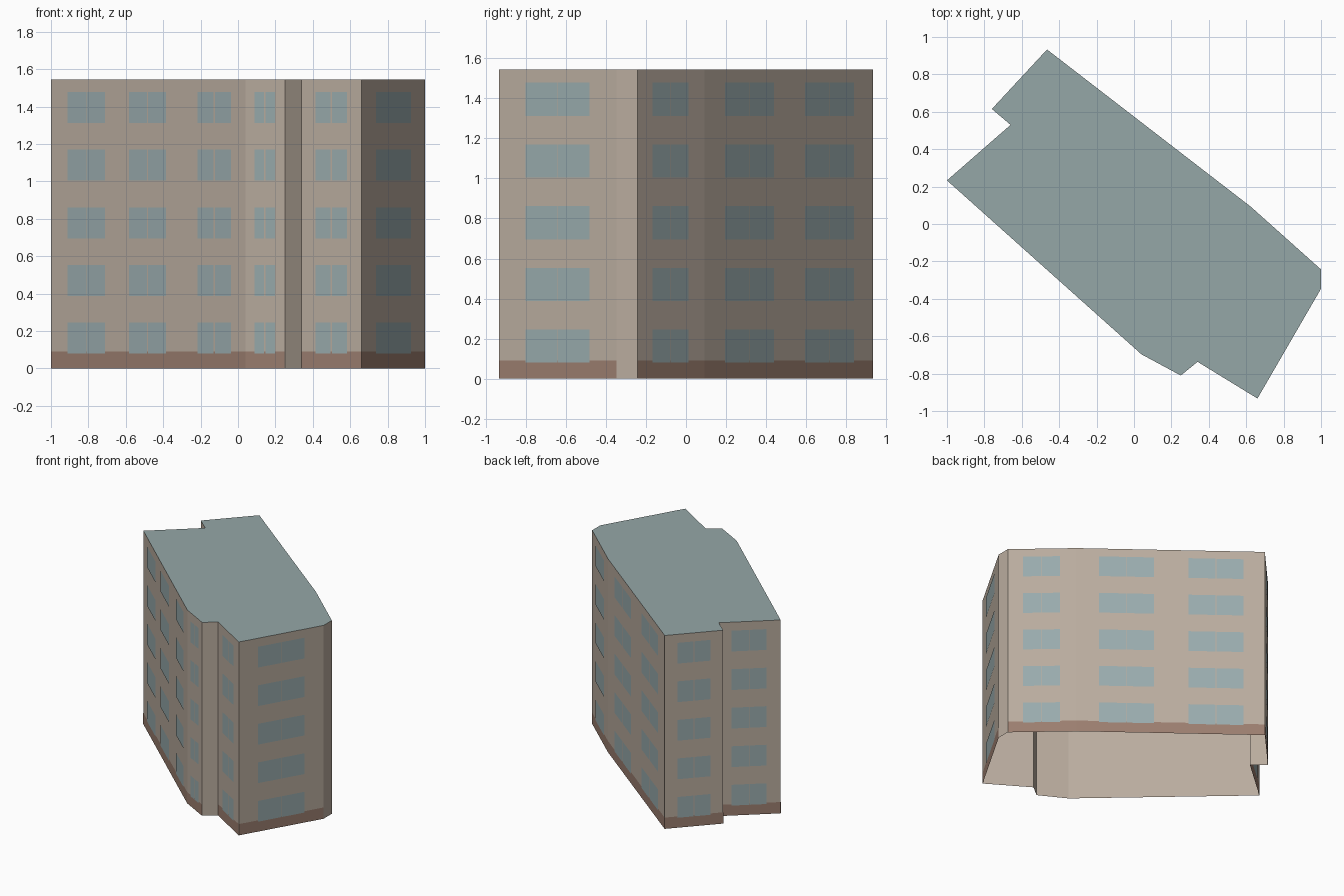
import bpy, bmesh
from mathutils import Vector

cube = bpy.data.objects.get("Cube")
if cube:
    bpy.data.objects.remove(cube, do_unlink=True)


def material(name, rgb):
    m = bpy.data.materials.new(name)
    m.use_nodes = True
    m.diffuse_color = (*rgb, 1)
    bsdf = next(n for n in m.node_tree.nodes if n.type == 'BSDF_PRINCIPLED')
    bsdf.inputs["Base Color"].default_value = (*rgb, 1)
    return m


WALL = material("beige plaster", (0.49, 0.415, 0.345))
BASE = material("brown plinth", (0.33, 0.21, 0.16))
ROOF = material("grey green roof", (0.30, 0.39, 0.39))
GLASS = material("blue grey glass", (0.32, 0.41, 0.42))

HEIGHT, PLINTH = 1.545, 0.09
FLOORS, SILL, STOREY, WINDOW_H = 5, 0.08, 0.308, 0.166

# Each wall: start corner, wall name, window spans as fractions of its length
WALLS = [
    ((-1.0, 0.233), "front", [(0.087, 0.28), (0.403, 0.593), (0.755, 0.926)]),
    ((0.04, -0.697), "front_bend", [(0.24, 0.76)]),
    ((0.25, -0.81), "front_return", []),
    ((0.34, -0.737), "front_wing", [(0.234, 0.766)]),
    ((0.66, -0.933), "end", [(0.225, 0.77)]),
    ((1.0, -0.346), "corner", []),
    ((1.0, -0.243), "back_bend", [(0.22, 0.76)]),
    ((0.625, 0.092), "back", [(0.12, 0.411), (0.595, 0.886)]),
    ((-0.465, 0.933), "far_end", [(0.22, 0.78)]),
    ((-0.76, 0.615), "far_return", []),
    ((-0.66, 0.53), "far_wing", [(0.21, 0.77)]),
]
corners = [Vector((*w[0], 0)) for w in WALLS]
up = Vector((0, 0, 1))


def new_object(name, bm, mats):
    mesh = bpy.data.meshes.new(name)
    bm.to_mesh(mesh)
    bm.free()
    for m in mats:
        mesh.materials.append(m)
    obj = bpy.data.objects.new(name, mesh)
    bpy.context.collection.objects.link(obj)


def panel(bm, a, b, z0, z1):
    """Upright flat panel from a to b."""
    bm.faces.new([bm.verts.new(p) for p in
                  (a + up * z0, b + up * z0, b + up * z1, a + up * z1)])


# Building shell: walls and flat roof, open underneath
bm = bmesh.new()
low = [bm.verts.new(c) for c in corners]
high = [bm.verts.new(c + up * HEIGHT) for c in corners]
bm.faces.new(high).material_index = 1
for i in range(len(WALLS)):
    j = (i + 1) % len(WALLS)
    bm.faces.new((low[i], low[j], high[j], high[i]))
new_object("building_shell", bm, [WALL, ROOF])

# Plinth band and two-pane windows on each windowed wall
for i, (_, name, spans) in enumerate(WALLS):
    if not spans:
        continue
    a, b = corners[i], corners[(i + 1) % len(WALLS)]
    along = (b - a).normalized()
    normal = along.cross(up)

    bm = bmesh.new()
    skin = normal * 0.001
    panel(bm, a + skin, b + skin, 0, PLINTH)
    new_object(name + "_plinth", bm, [BASE])

    bm = bmesh.new()
    skin = normal * 0.0025
    for t0, t1 in spans:
        p, q = a.lerp(b, t0) + skin, a.lerp(b, t1) + skin
        mid = (p + q) / 2
        gap = along * (0.005 if (q - p).length < 0.25 else 0.002)
        for floor in range(FLOORS):
            z = SILL + floor * STOREY
            panel(bm, p, mid - gap, z, z + WINDOW_H)
            panel(bm, mid + gap, q, z, z + WINDOW_H)
    new_object(name + "_windows", bm, [GLASS])
